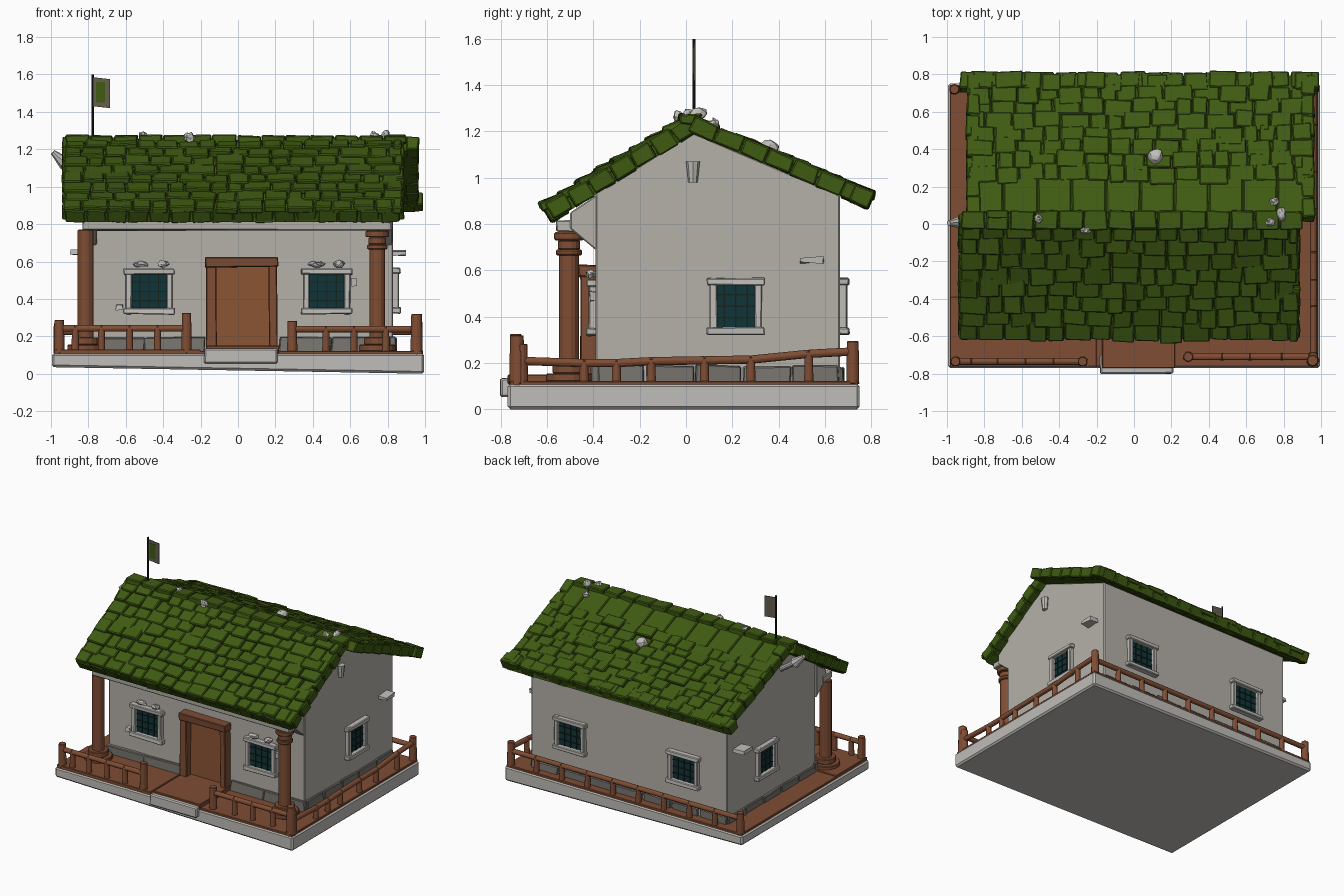
import bpy, bmesh, math, random
from mathutils import Matrix, Vector
random.seed(7)


def material(name, rgb):
    m = bpy.data.materials.new(name)
    m.diffuse_color = (*rgb, 1)
    return m


GREEN = material("moss green", (0.050, 0.105, 0.006))
WOOD = material("brown wood", (0.215, 0.075, 0.034))
DOOR = material("door wood", (0.255, 0.090, 0.034))
WALL = material("pale plaster", (0.46, 0.44, 0.40))
STONE = material("light stone", (0.52, 0.51, 0.48))
PLINTH = material("grey stone", (0.19, 0.18, 0.16))
GLASS = material("dark teal", (0.005, 0.036, 0.040))
BLACK = material("near black", (0.008, 0.016, 0.012))
FLAG = material("flag grey", (0.13, 0.11, 0.08))


class Part:
    """Collects primitives in one mesh and turns them into one object."""

    def __init__(self):
        self.bm = bmesh.new()

    def box(self, c, size, rot=Matrix.Identity(4), jit=0.0):
        m = Matrix.Translation(c) @ rot @ Matrix.Diagonal((*size, 1))
        for v in bmesh.ops.create_cube(self.bm, size=1, matrix=m)["verts"]:
            v.co += Vector([random.uniform(-jit, jit) for _ in range(3)])

    def span(self, x0, x1, y0, y1, z0, z1, jit=0.0):
        self.box(((x0 + x1) / 2, (y0 + y1) / 2, (z0 + z1) / 2),
                 (x1 - x0, y1 - y0, z1 - z0), jit=jit)

    def rod(self, p, q, r, r2=None, n=10):
        p, q = Vector(p), Vector(q)
        d = q - p
        m = Matrix.Translation((p + q) / 2) @ d.to_track_quat('Z', 'Y').to_matrix().to_4x4()
        bmesh.ops.create_cone(self.bm, cap_ends=True, segments=n, radius1=r,
                              radius2=r if r2 is None else r2, depth=d.length, matrix=m)

    def rock(self, c, size, jit=0.006):
        m = Matrix.Translation(c) @ Matrix.Diagonal((*size, 1))
        for v in bmesh.ops.create_icosphere(self.bm, subdivisions=2, radius=1, matrix=m)["verts"]:
            v.co += Vector([random.uniform(-jit, jit) for _ in range(3)])

    def prism(self, yz, x0, x1):
        a = [self.bm.verts.new((x0, y, z)) for y, z in yz]
        b = [self.bm.verts.new((x1, y, z)) for y, z in yz]
        self.bm.faces.new(a)
        self.bm.faces.new(b[::-1])
        for i in range(len(a)):
            j = (i + 1) % len(a)
            self.bm.faces.new((a[i], b[i], b[j], a[j]))

    def done(self, name, mat, bevel=0.0):
        bmesh.ops.recalc_face_normals(self.bm, faces=self.bm.faces)
        me = bpy.data.meshes.new(name)
        self.bm.to_mesh(me)
        self.bm.free()
        me.materials.append(mat)
        ob = bpy.data.objects.new(name, me)
        bpy.context.collection.objects.link(ob)
        if bevel:
            mod = ob.modifiers.new("soft edges", 'BEVEL')
            mod.width, mod.segments = bevel, 1
        return ob


# foundation slab, sagging towards the right, with the front step
p = Part()
p.span(-0.995, 0.995, -0.77, 0.75, 0.02, 0.11)
for v in p.bm.verts:
    if v.co.z < 0.05:
        v.co.z = 0.0 if v.co.x > 0 else 0.035
p.done("foundation", STONE, 0.012)
p = Part()
p.span(-0.18, 0.21, -0.80, -0.70, 0.055, 0.135, 0.004)
p.done("front_step", STONE, 0.008)

# wooden deck
p = Part()
p.span(-0.985, 0.985, -0.762, 0.742, 0.10, 0.122)
p.span(-0.985, -0.2, -0.762, -0.39, 0.11, 0.13)
p.span(-0.17, 0.22, -0.77, -0.39, 0.11, 0.15)
p.done("deck", WOOD, 0.004)

# house walls with gables, and the stone band at their foot
p = Part()
p.prism([(-0.39, 0.1), (0.665, 0.1), (0.665, 0.925), (0.03, 1.195), (-0.39, 0.935)], -0.81, 0.83)
p.done("walls", WALL, 0.006)
p = Part()
for x0, x1 in ((-0.82, -0.5), (-0.5, -0.18), (0.22, 0.5), (0.5, 0.84)):
    p.span(x0, x1, -0.41, -0.36, 0.11, 0.195, 0.006)
for i in range(5):
    y = -0.38 + i * 0.21
    p.span(0.80, 0.845, y, y + 0.2, 0.11, 0.19, 0.006)
    p.span(-0.825, -0.78, y, y + 0.2, 0.11, 0.17, 0.006)
for i in range(7):
    x = -0.81 + i * 0.235
    p.span(x, x + 0.22, 0.64, 0.68, 0.11, 0.18, 0.006)
p.done("stone_band", PLINTH, 0.005)

# porch beam and its end brackets
p = Part()
p.span(-0.83, 0.82, -0.56, -0.45, 0.765, 0.815, 0.003)
for x in (-0.79, 0.79):
    p.prism([(-0.50, 0.78), (-0.38, 0.68), (-0.38, 0.93), (-0.50, 0.85)], x - 0.035, x + 0.035)
p.done("porch_beam", WALL, 0.005)

# porch columns with stepped feet and capitals
for side, x, top in (("left", -0.815, False), ("right", 0.745, True)):
    p = Part()
    steps = [(0.12, 0.155, 0.10), (0.155, 0.195, 0.072), (0.19, 0.77, 0.043)]
    if top:
        steps += [(0.665, 0.69, 0.056), (0.69, 0.73, 0.048), (0.73, 0.765, 0.064)]
    for z0, z1, r in steps:
        p.rod((x, -0.505, z0), (x, -0.505, z1), r, n=14)
    ob = p.done(side + "_column", WOOD, 0.005)

# railings: post positions along each run, then rails joining them
p = Part()


def railing(pts, base=0.11):
    for i, (x, y, z) in enumerate(pts):
        end = i in (0, len(pts) - 1)
        r = 0.029 if end else 0.021
        p.rod((x, y, base), (x, y, z + (0.045 if end else 0.01)), r, r * 0.9)
        if i:
            p.rod(pts[i - 1], (x, y, z), 0.019, n=8)


railing([(x, -0.735, 0.243) for x in (-0.955, -0.87, -0.73, -0.58, -0.43, -0.275)])
railing([(x, -0.71, 0.238) for x in (0.29, 0.47, 0.62, 0.79, 0.957)])
railing([(0.96, y, z) for y, z in ((-0.725, 0.21), (-0.44, 0.20), (-0.30, 0.20), (-0.15, 0.208),
                                   (0.08, 0.212), (0.28, 0.215), (0.53, 0.24), (0.72, 0.25))])
railing([(-0.96 + 1.92 * i / 9, 0.72, 0.225) for i in range(10)])
p.rod((0.955, -0.73, 0.1), (0.955, -0.73, 0.32), 0.035, 0.03)
p.rod((-0.275, -0.735, 0.1), (-0.275, -0.735, 0.325), 0.026)
p.done("railings", WOOD, 0.003)

# door with its frame
p = Part()
p.span(-0.125, 0.17, -0.40, -0.38, 0.14, 0.58)
p.done("door", DOOR)
p = Part()
p.span(-0.17, -0.115, -0.455, -0.38, 0.14, 0.58, 0.003)
p.span(0.165, 0.21, -0.455, -0.38, 0.14, 0.58, 0.003)
p.span(-0.175, 0.215, -0.465, -0.38, 0.57, 0.622, 0.003)
p.done("door_frame", WOOD, 0.005)

# windows, built facing -y and turned to each wall
frames, panes, bars = Part(), Part(), Part()


def window(pos, turn, w=0.25):
    m = Matrix.Translation(pos) @ Matrix.Rotation(math.radians(turn), 4, 'Z')
    rot = m.to_3x3().to_4x4()
    h, t = 0.245, 0.032

    def put(part, c, s, jit=0.0):
        part.box(m @ Vector(c), s, rot, jit)
    for s in (-1, 1):
        put(frames, (s * (w - t) / 2, -0.008, 0), (t, 0.045, h), 0.002)
        put(frames, (0, -0.012, s * (h - t) / 2), (w + 0.025, 0.055, t), 0.003)
    put(panes, (0, -0.003, 0), (w - t, 0.008, h - t))
    for k in (-1, 0, 1):
        put(bars, (k * 0.05, -0.009, 0), (0.006, 0.006, h - t))
        put(bars, (0, -0.009, k * 0.05), (w - t, 0.006, 0.006))


for x in (-0.475, 0.475):
    window((x, -0.39, 0.44), 0)
    window((x + 0.02, 0.665, 0.445), 180)
window((0.83, 0.215, 0.445), 90, 0.225)
window((-0.81, 0.215, 0.445), -90, 0.225)
frames.done("window_frames", STONE, 0.005)
panes.done("window_panes", GLASS)
bars.done("window_bars", BLACK)

# roof slabs
p = Part()
p.prism([(-0.58, 0.81), (0.03, 1.19), (0.03, 1.25), (-0.595, 0.86)], -0.91, 0.85)
p.prism([(0.79, 0.87), (0.03, 1.19), (0.03, 1.25), (0.79, 0.925)], -0.87, 0.93)
p.done("roof_slabs", GREEN)

# shingles laid row by row up each slope
p = Part()


def shingles(s, eave, ridge, x0, x1, rows, cover, lift, tilt):
    dy, dz = abs(ridge[0] - eave[0]), ridge[1] - eave[1]
    length, slope = math.hypot(dy, dz), math.atan2(dz, dy)
    up = Vector((0, s * math.cos(slope), math.sin(slope)))
    nrm = Vector((0, -s * math.sin(slope), math.cos(slope)))
    start = Vector((0, *eave))
    step = length * cover / rows
    for r in range(rows):
        x = x0 + random.uniform(-0.015, 0.015)
        while x < x1 - 0.03:
            w = min(random.uniform(0.08, 0.16), x1 - x + 0.01)
            rot = Matrix.Rotation(s * (slope - random.uniform(0.3, 1) * tilt), 4, 'X') @ \
                Matrix.Rotation(random.uniform(-0.05, 0.05), 4, 'Z')
            c = start + up * (step * (r + 0.5) + random.uniform(-0.014, 0.014)) + \
                nrm * (lift + random.uniform(-0.006, 0.006))
            p.box((x + w / 2, c.y, c.z), (w - 0.006, step * 1.25, 0.034), rot, 0.004)
            x += w
    # thick tiles along the eave and both gable edges
    rot = Matrix.Rotation(s * slope, 4, 'X')
    n = 7
    for i in range(n):
        c = start + up * (length * (i + 0.5) / n) - nrm * 0.018
        for x in (x0 + 0.02, x1 - 0.02):
            p.box((x, c.y, c.z), (0.07, length / n - 0.006, 0.075), rot, 0.006)
    n = 16
    for i in range(n):
        w = (x1 - x0) / n
        c = start + up * 0.03 - nrm * 0.022
        p.box((x0 + w * (i + 0.5), c.y, c.z), (w - 0.008, 0.085, 0.075), rot, 0.006)


shingles(1, (-0.60, 0.865), (0.03, 1.25), -0.925, 0.87, 8, 0.97, 0.012, 0.20)
shingles(-1, (0.795, 0.925), (0.03, 1.25), -0.88, 0.95, 8, 0.74, 0.0, 0.07)
# ridge caps and flat panels just behind the ridge
for i in range(14):
    x = -0.86 + i * 0.131
    p.box((x, 0.02, 1.252), (0.124, 0.10, 0.045), jit=0.006)
for i in range(10):
    p.box((-0.79 + i * 0.183, 0.15, 1.199), (0.178, 0.2, 0.02),
          Matrix.Rotation(-0.40, 4, 'X'), 0.002)
p.box((-0.89, 0.76, 0.92), (0.08, 0.09, 0.08), Matrix.Rotation(-0.4, 4, 'X'), 0.006)
p.box((0.95, 0.76, 0.92), (0.07, 0.09, 0.08), Matrix.Rotation(-0.4, 4, 'X'), 0.006)
p.done("roof_shingles", GREEN, 0.006)

# loose stones on roof, walls and window tops
p = Part()
for c, s in (((0.115, 0.36, 1.125), (0.043, 0.043, 0.04)), ((-0.51, 0.03, 1.275), (0.02, 0.025, 0.02)),
             ((-0.26, -0.035, 1.265), (0.03, 0.02, 0.025)), ((0.73, 0.01, 1.27), (0.025, 0.025, 0.025)),
             ((0.79, 0.05, 1.275), (0.025, 0.04, 0.03)), ((0.75, 0.12, 1.235), (0.025, 0.02, 0.02)),
             ((-0.40, -0.41, 0.585), (0.03, 0.02, 0.018)), ((-0.52, -0.41, 0.585), (0.04, 0.02, 0.015)),
             ((0.42, -0.41, 0.585), (0.045, 0.02, 0.016)), ((0.54, -0.41, 0.585), (0.03, 0.02, 0.018))):
    p.rock(c, s)
p.rod((-0.81, 0.02, 1.05), (-0.93, 0.01, 1.13), 0.02)
p.rod((-0.92, 0.01, 1.12), (-0.99, 0.005, 1.185), 0.038, 0.014, 8)
p.rod((0.84, 0.03, 0.98), (0.84, 0.03, 1.07), 0.02, 0.03, 8)
for x, y, z in ((0.855, 0.54, 0.645), (-0.85, 0.54, 0.65)):
    p.box((x, y, z), (0.09, 0.1, 0.022), jit=0.006)
p.box((-0.635, -0.40, 0.355), (0.035, 0.03, 0.03), jit=0.004)
p.box((0.62, -0.40, 0.49), (0.03, 0.03, 0.04), jit=0.004)
p.done("loose_stones", STONE)

# flag on the ridge
p = Part()
p.rod((-0.777, 0.035, 1.22), (-0.777, 0.035, 1.6), 0.006, n=8)
p.done("flag_pole", BLACK)
p = Part()
p.prism([(0.032, 1.43), (0.038, 1.43), (0.038, 1.585), (0.032, 1.585)], -0.775, -0.685)
for v in p.bm.verts:
    if v.co.x > -0.7:
        v.co.z -= 0.01
p.done("flag", FLAG)
p = Part()
p.span(-0.758, -0.712, 0.029, 0.0325, 1.45, 1.56)
p.done("flag_patch", GREEN)
